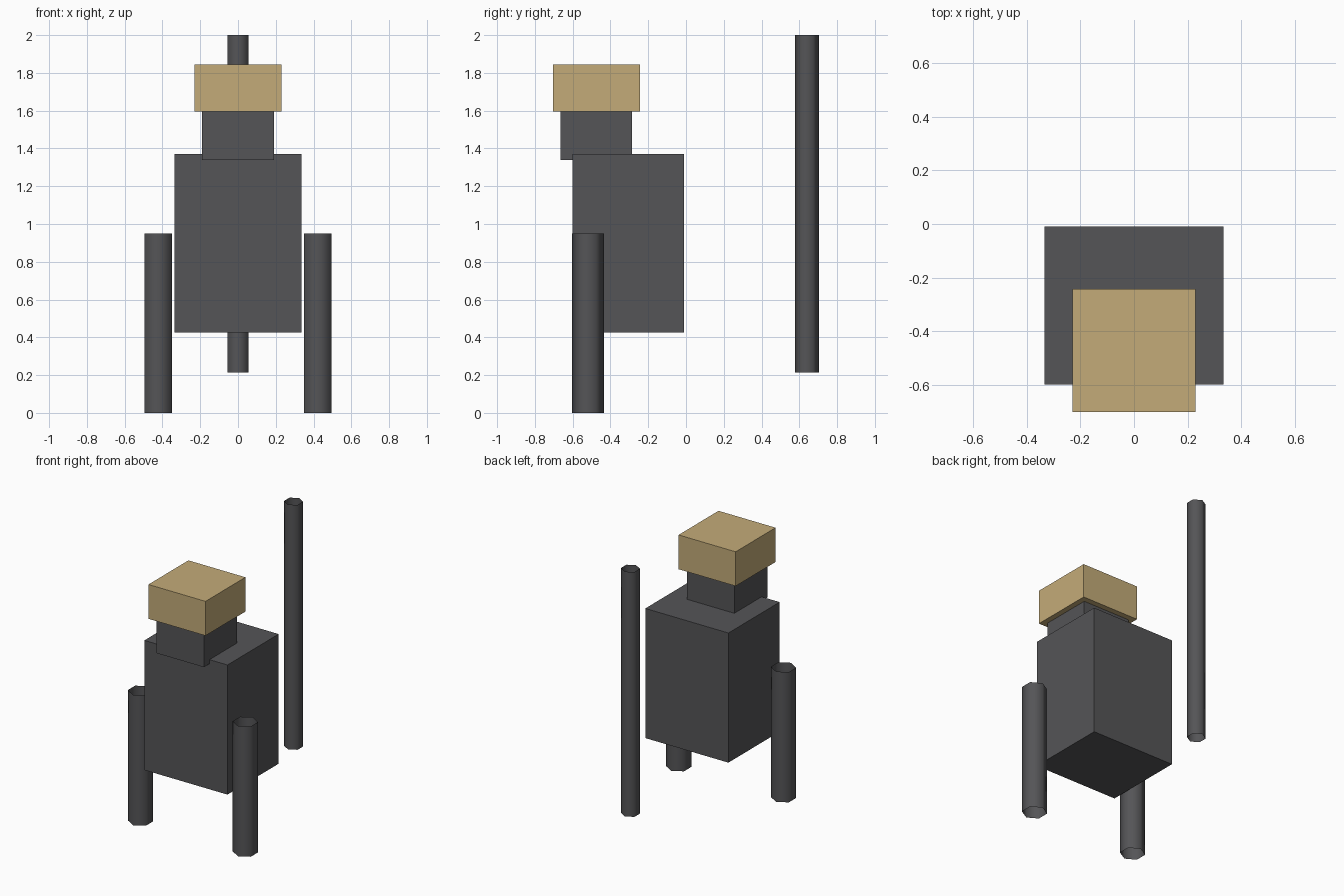
import bpy

if "Cube" in bpy.data.objects:
    bpy.data.objects.remove(bpy.data.objects["Cube"])


def material(name, color):
    mat = bpy.data.materials.new(name)
    mat.diffuse_color = (*color, 1)
    mat.use_nodes = True
    mat.node_tree.nodes["Principled BSDF"].inputs["Base Color"].default_value = mat.diffuse_color
    return mat


CHARCOAL = material("charcoal", (0.09, 0.09, 0.095))
TAN = material("tan", (0.55, 0.41, 0.19))


def box(name, x, y, z, mat):
    """Box spanning the given (min, max) ranges."""
    spans = (x, y, z)
    bpy.ops.mesh.primitive_cube_add(size=1, location=[(a + b) / 2 for a, b in spans])
    obj = bpy.context.object
    obj.name = name
    obj.scale = [b - a for a, b in spans]
    bpy.ops.object.transform_apply(location=False, rotation=False, scale=True)
    obj.data.materials.append(mat)


def tube(name, x, y, z, radius):
    """Open six-sided upright tube with smooth sides."""
    bpy.ops.mesh.primitive_cylinder_add(
        vertices=6, radius=radius, depth=z[1] - z[0],
        end_fill_type='NOTHING', location=(x, y, (z[0] + z[1]) / 2))
    obj = bpy.context.object
    obj.name = name
    bpy.ops.object.shade_smooth()
    obj.data.materials.append(CHARCOAL)


# Blocks: torso, head and the tan cap on top
box("body", (-0.335, 0.335), (-0.60, -0.01), (0.425, 1.37), CHARCOAL)
box("head", (-0.19, 0.19), (-0.665, -0.285), (1.34, 1.595), CHARCOAL)
box("cap", (-0.23, 0.23), (-0.703, -0.243), (1.595, 1.845), TAN)

# Mirrored front legs
for side, sign in (("left", -1), ("right", 1)):
    tube(f"front_leg_{side}", sign * 0.423, -0.519, (0, 0.95), 0.084)

# Tall raised tail behind the body
tube("tail", 0, 0.64, (0.215, 2.0), 0.063)
